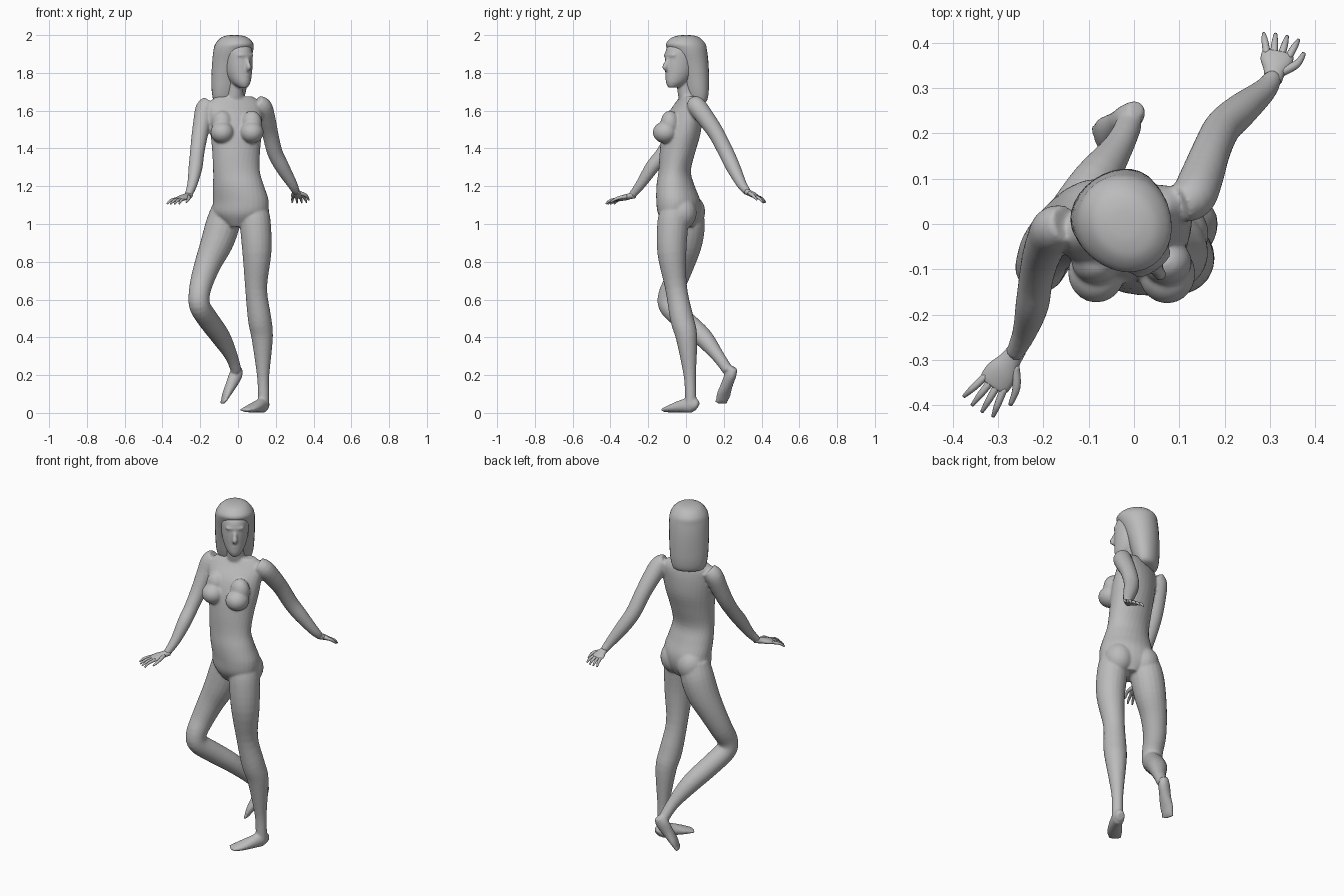
import bpy, bmesh
from math import sin, cos, pi, radians
from mathutils import Vector, Matrix

if "Cube" in bpy.data.objects:
    bpy.data.objects.remove(bpy.data.objects["Cube"])

gray = bpy.data.materials.new("plain gray")
gray.use_nodes = True
COLOR = (0.5, 0.5, 0.5, 1)
gray.diffuse_color = COLOR
gray.node_tree.nodes["Principled BSDF"].inputs["Base Color"].default_value = COLOR


def smooth_path(rows, steps=4):
    """Catmull-Rom interpolation of whole station rows."""
    out = []
    for i in range(len(rows) - 1):
        a, b, c, d = (rows[max(0, min(len(rows) - 1, i + k))] for k in (-1, 0, 1, 2))
        for s in range(steps):
            t = s / steps
            out.append([q + 0.5 * t * (r - p + t * (2 * p - 5 * q + 4 * r - e + t * (3 * (q - r) + e - p)))
                        for p, q, r, e in zip(a, b, c, d)])
    return out + [list(rows[-1])]


def skin(bm, rings, sides=20):
    """Bridge elliptical rings (centre, u, v) and cap the ends."""
    loops = []
    for c, u, v in rings:
        angles = [2 * pi * k / sides for k in range(sides)]
        loops.append([bm.verts.new(c + u * cos(a) + v * sin(a)) for a in angles])
    faces = [bm.faces.new(loops[0]), bm.faces.new(loops[-1])]
    for a, b in zip(loops, loops[1:]):
        for k in range(sides):
            n = (k + 1) % sides
            faces.append(bm.faces.new((a[k], a[n], b[n], b[k])))
    bmesh.ops.recalc_face_normals(bm, faces=faces)


def stack(bm, rows, sides=28):
    """Level rings: x, y, z, half width, half depth, yaw."""
    rings = []
    for x, y, z, rx, ry, yaw in smooth_path(rows):
        a = radians(yaw)
        rings.append((Vector((x, y, z)), Vector((cos(a), sin(a), 0)) * rx, Vector((-sin(a), cos(a), 0)) * ry))
    skin(bm, rings, sides)


def tube(bm, rows, side=(1, 0, 0), sides=20):
    """Rings square to the path: x, y, z, half width, optional half height."""
    pts = smooth_path(rows)
    rings = []
    for i, p in enumerate(pts):
        t = Vector(pts[min(i + 1, len(pts) - 1)][:3]) - Vector(pts[max(i - 1, 0)][:3])
        t.normalize()
        u = Vector(side)
        u = (u - t * u.dot(t)).normalized()
        rings.append((Vector(p[:3]), u * p[3], t.cross(u) * p[-1]))
    skin(bm, rings, sides)


def ball(bm, centre, radii, yaw=0):
    m = Matrix.Translation(centre) @ Matrix.Rotation(radians(yaw), 4, "Z") @ Matrix.Diagonal((*radii, 1))
    bmesh.ops.create_uvsphere(bm, u_segments=20, v_segments=14, radius=1, matrix=m)


def finish(bm, name, voxel=0):
    mesh = bpy.data.meshes.new(name)
    bm.to_mesh(mesh)
    bm.free()
    mesh.materials.append(gray)
    obj = bpy.data.objects.new(name, mesh)
    bpy.context.collection.objects.link(obj)
    for p in mesh.polygons:
        p.use_smooth = True
    if voxel:
        r = obj.modifiers.new("fuse", "REMESH")
        r.mode, r.voxel_size, r.use_smooth_shade = "VOXEL", voxel, True
        s = obj.modifiers.new("soften", "SMOOTH")
        s.factor, s.iterations = 0.5, 5
    return obj


FACE_YAW = 35


def head_row(f, z, rx, ry):
    """Head ring pushed forward by f along the facing direction."""
    a = radians(FACE_YAW)
    return (-0.02 + f * sin(a), -f * cos(a), z, rx, ry, FACE_YAW)


body = bmesh.new()

# torso, twisting from hips to shoulders
stack(body, [
    (.01, -.03, .985, .06, .07, -25), (.01, -.035, 1.05, .145, .105, -22),
    (.015, -.04, 1.12, .152, .112, -20), (.003, -.055, 1.2, .137, .1, -12),
    (-.008, -.06, 1.28, .124, .086, -3), (-.01, -.045, 1.38, .127, .094, 6),
    (-.01, -.025, 1.48, .138, .1, 14), (-.015, -.008, 1.57, .148, .088, 17),
    (-.018, .012, 1.635, .148, .062, 17), (-.018, .018, 1.675, .1, .042, 17)])
for x, y in ((-.083, -.108), (.073, -.11)):
    ball(body, (x, y, 1.485), (.063, .066, .058))
    ball(body, (x, y + .025, 1.53), (.055, .05, .07))
ball(body, (-.052, .02, 1.065), (.08, .082, .09), -20)
ball(body, (.085, -.025, 1.06), (.08, .082, .09), -20)

# neck and head
stack(body, [(-.02, .02, 1.63, .075, .05, 17), (-.02, .008, 1.68, .05, .05, 20),
             (-.018, 0, 1.74, .047, .05, 30), (-.015, 0, 1.8, .05, .05, 35)])
stack(body, [head_row(*r) for r in (
    (.085, 1.722, .02, .026), (.06, 1.75, .046, .062), (.037, 1.8, .066, .086),
    (.028, 1.86, .074, .095), (.02, 1.93, .075, .093), (0, 1.98, .05, .06))])
# nose, brow, lips and chin
tube(body, [head_row(.112, 1.885, 0, 0)[:3] + (.008,), head_row(.13, 1.85, 0, 0)[:3] + (.011,),
            head_row(.136, 1.828, 0, 0)[:3] + (.014,), head_row(.12, 1.815, 0, 0)[:3] + (.01,)])
ball(body, head_row(.108, 1.893, 0, 0)[:3], (.05, .016, .012), FACE_YAW)
ball(body, head_row(.113, 1.787, 0, 0)[:3], (.022, .012, .011), FACE_YAW)
ball(body, head_row(.103, 1.743, 0, 0)[:3], (.022, .016, .018), FACE_YAW)

# arms
ARM_R = [(-.15, .0, 1.64, .042), (-.175, -.01, 1.61, .05), (-.19, -.035, 1.54, .047),
         (-.206, -.075, 1.45, .042), (-.217, -.125, 1.37, .038), (-.225, -.18, 1.3, .037),
         (-.242, -.24, 1.21, .027), (-.264, -.287, 1.15, .02)]
ARM_L = [(.1, .045, 1.64, .042), (.13, .06, 1.62, .05), (.15, .105, 1.56, .048),
         (.17, .16, 1.48, .043), (.195, .212, 1.38, .041), (.235, .25, 1.3, .038),
         (.288, .295, 1.21, .027), (.308, .325, 1.17, .02)]
tube(body, ARM_R)
tube(body, ARM_L)

# standing leg and bent leg
tube(body, [(.085, -.06, 1.08, .075), (.092, -.07, 1.0, .082), (.1, -.075, .85, .077),
            (.096, -.052, .66, .058), (.114, -.022, .5, .062), (.128, .003, .4, .057),
            (.133, .02, .2, .033), (.135, .024, .1, .03), (.136, .025, .04, .03)])
tube(body, [(-.06, .005, 1.08, .08), (-.08, .01, 1.0, .09), (-.112, 0, .9, .086),
            (-.155, -.022, .8, .072), (-.19, -.055, .7, .062), (-.206, -.092, .62, .056),
            (-.2, -.085, .56, .056), (-.155, -.01, .49, .056), (-.09, .09, .4, .051),
            (-.035, .17, .3, .034), (-.01, .222, .225, .029)], side=(.8, -.6, 0))


def foot(rows, side):
    """Foot from heel to ball with a fan of toes past the end."""
    tube(body, rows, side)
    end, fore = Vector(rows[-1][:3]), Vector(rows[-2][:3])
    step = (end - fore).normalized()
    s = Vector(side)
    s = (s - step * s.dot(step)).normalized()
    for k in range(5):
        root = fore + s * (.012 * (k - 2))
        tip = root + step * (.028 - .004 * abs(k - 1.5)) + s * (.002 * (k - 2))
        tube(body, [(*root, .009), (*tip, .008)], side, 10)


foot([(.142, .06, .03, .022, .024), (.135, .035, .042, .032, .042), (.11, -.02, .036, .035, .034),
      (.075, -.07, .025, .041, .023), (.05, -.1, .018, .036, .015), (.04, -.112, .016, .028, .011)],
     (.85, -.5, 0))
foot([(.006, .255, .238, .02, .02), (-.01, .238, .205, .029, .036), (-.035, .217, .15, .032, .03),
      (-.06, .2, .1, .038, .021), (-.072, .192, .07, .034, .014), (-.077, .188, .06, .026, .01)],
     (-.3, .95, 0))
finish(body, "body", .0065)

# hair, a long bob set back from the face
hair = bmesh.new()
stack(hair, [head_row(*r) for r in (
    (-.055, 1.635, .05, .025), (-.055, 1.65, .084, .052), (-.05, 1.7, .099, .068),
    (-.04, 1.78, .105, .08), (-.025, 1.86, .107, .093), (-.008, 1.92, .106, .104),
    (.002, 1.955, .096, .108), (.002, 1.985, .07, .08), (0, 1.997, .04, .045), (0, 2.0, .012, .014))])
finish(hair, "hair")


def hand(name, wrist, tip):
    """Palm-down hand with four spread fingers and a thumb towards +x."""
    bm = bmesh.new()
    w, t = Vector(wrist), Vector(tip)
    d = t - w
    side = Vector((-d.y, d.x, 0)).normalized()
    side *= 1 if side.x > 0 else -1
    palm = [(-.1, .02, .018), (.12, .024, .016), (.35, .035, .015), (.55, .035, .011), (.6, .028, .008)]
    tube(bm, [(*(w + d * f), a, b) for f, a, b in palm], side, 16)
    drop = Vector((0, 0, -.012))
    for k in range(4):
        off = k - 1.5
        root = w + d * .52 + side * (.016 * off)
        mid = w + d * .8 + side * (.022 * off)
        end = w + d * (1.04 - .04 * abs(off)) + side * (.026 * off) + drop
        tube(bm, [(*root, .0085), (*mid, .0075), (*end, .004)], side, 10)
    tube(bm, [(*(w + d * .15 + side * .015), .011), (*(w + d * .4 + side * .045), .009),
              (*(w + d * .68 + side * .056 + drop), .005)], side, 10)
    return finish(bm, name)


hand("right_hand", ARM_R[-1][:3], (-.345, -.405, 1.118))
hand("left_hand", ARM_L[-1][:3], (.325, .415, 1.125))
